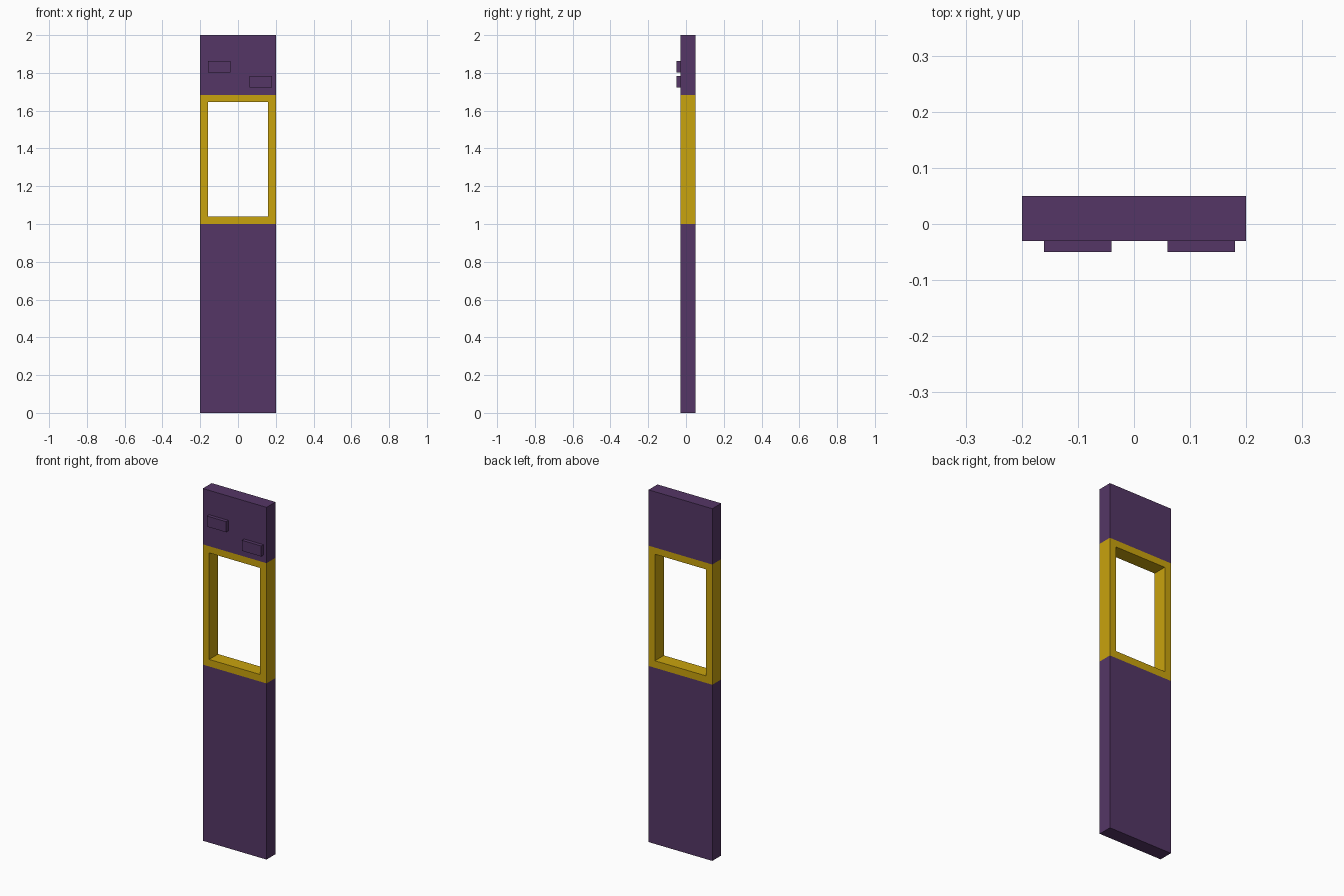
import bpy, bmesh

if "Cube" in bpy.data.objects:
    bpy.data.objects.remove(bpy.data.objects["Cube"])

def material(name, rgb):
    m = bpy.data.materials.new(name)
    m.diffuse_color = (*rgb, 1.0)
    m.use_nodes = True
    m.node_tree.nodes["Principled BSDF"].inputs["Base Color"].default_value = m.diffuse_color
    return m

purple = material("dark_purple", (0.089, 0.037, 0.133))
yellow = material("mustard_yellow", (0.584, 0.366, 0.004))

FRONT, BACK = -0.03, 0.05
FRAME_LOW, FRAME_HIGH = 1.0, 1.683

def add_object(name, bm, mats):
    bmesh.ops.recalc_face_normals(bm, faces=bm.faces)
    me = bpy.data.meshes.new(name)
    for m in mats:
        me.materials.append(m)
    bm.to_mesh(me)
    bm.free()
    ob = bpy.data.objects.new(name, me)
    bpy.context.collection.objects.link(ob)
    return ob

# Door panel: front grid with an open window cell, extruded to the back
xs = [-0.2, -0.16, 0.16, 0.2]
zs = [0.0, FRAME_LOW, 1.04, 1.645, FRAME_HIGH, 2.0]
bm = bmesh.new()
grid = [[bm.verts.new((x, FRONT, z)) for x in xs] for z in zs]
for j in range(len(zs) - 1):
    for i in range(len(xs) - 1):
        if (i, j) != (1, 2):
            bm.faces.new((grid[j][i], grid[j][i + 1], grid[j + 1][i + 1], grid[j + 1][i]))
ext = bmesh.ops.extrude_face_region(bm, geom=bm.faces[:], use_keep_orig=True)
bmesh.ops.translate(bm, vec=(0, BACK - FRONT, 0),
                    verts=[g for g in ext["geom"] if isinstance(g, bmesh.types.BMVert)])
# Window frame band is yellow, chosen by height
for f in bm.faces:
    f.material_index = int(FRAME_LOW < f.calc_center_median().z < FRAME_HIGH)
add_object("door_panel", bm, [purple, yellow])

# Small raised blocks on the front, above the window
def block(name, x0, x1, z0, z1):
    b = bmesh.new()
    bmesh.ops.create_cube(b, size=1)
    bmesh.ops.scale(b, vec=(x1 - x0, 0.02, z1 - z0), verts=b.verts)
    bmesh.ops.translate(b, vec=((x0 + x1) / 2, FRONT - 0.01, (z0 + z1) / 2), verts=b.verts)
    add_object(name, b, [purple])

block("upper_left_block", -0.16, -0.04, 1.802, 1.862)
block("lower_right_block", 0.06, 0.18, 1.723, 1.783)
